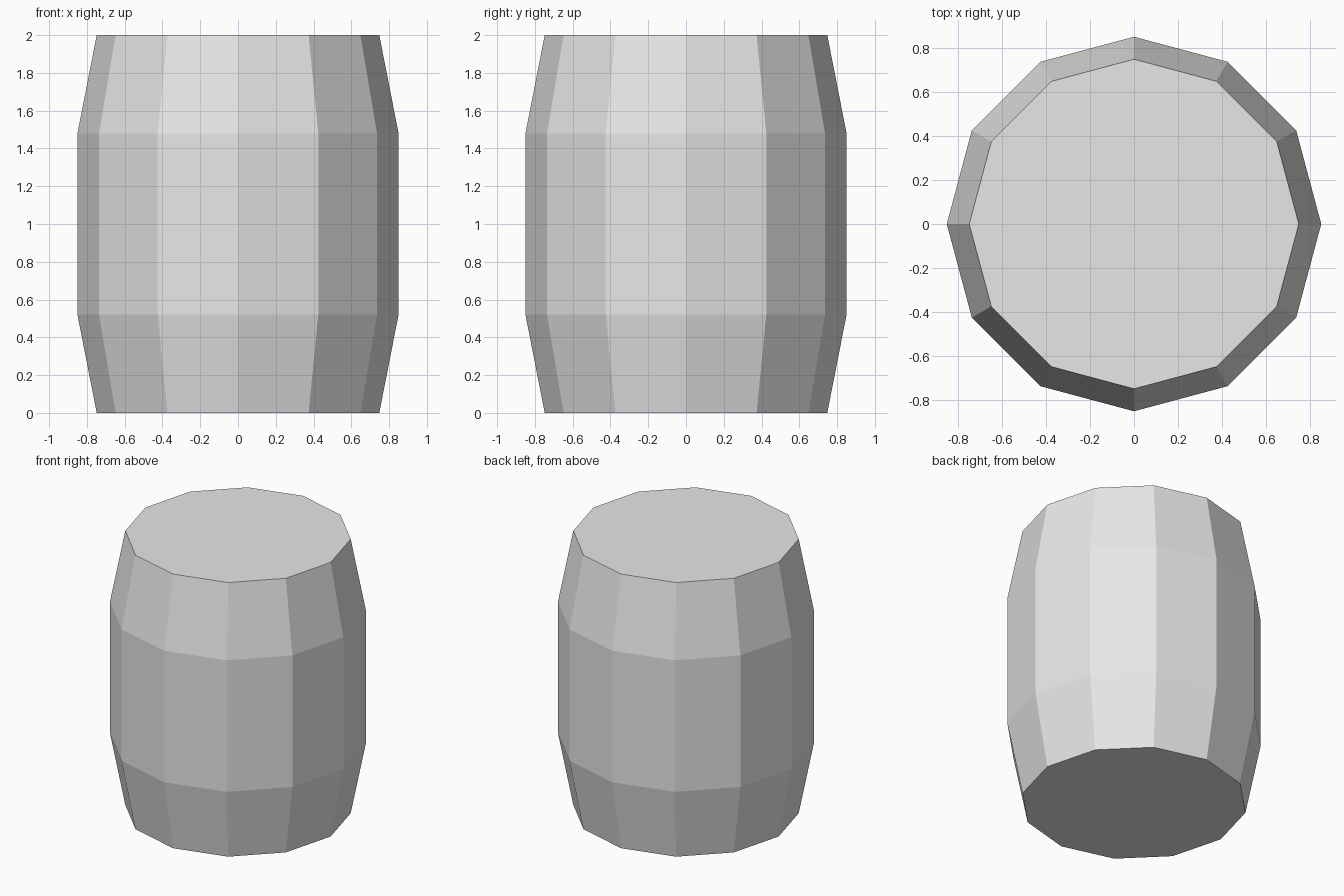
import bpy
import bmesh
from math import cos, sin, pi

cube = bpy.data.objects.get("Cube")
if cube:
    bpy.data.objects.remove(cube, do_unlink=True)

# Single plain grey
grey = bpy.data.materials.new("light_grey")
grey.use_nodes = True
colour = (0.8, 0.8, 0.8, 1)
grey.diffuse_color = colour
grey.node_tree.nodes["Principled BSDF"].inputs["Base Color"].default_value = colour

SIDES = 12
PROFILE = [(0.748, 0), (0.85, 0.52), (0.85, 1.48), (0.748, 2)]  # radius, height

# Barrel body: stacked rings joined by flat staves
bm = bmesh.new()
rings = []
for radius, height in PROFILE:
    angles = [2 * pi * i / SIDES for i in range(SIDES)]
    rings.append([bm.verts.new((radius * cos(a), radius * sin(a), height)) for a in angles])
for low, high in zip(rings, rings[1:]):
    for i in range(SIDES):
        j = (i + 1) % SIDES
        bm.faces.new((low[i], low[j], high[j], high[i]))

# Flat bottom and lid
bm.faces.new(rings[0][::-1])
bm.faces.new(rings[-1])

mesh = bpy.data.meshes.new("barrel")
bm.to_mesh(mesh)
bm.free()
mesh.materials.append(grey)
barrel = bpy.data.objects.new("barrel", mesh)
bpy.context.collection.objects.link(barrel)
